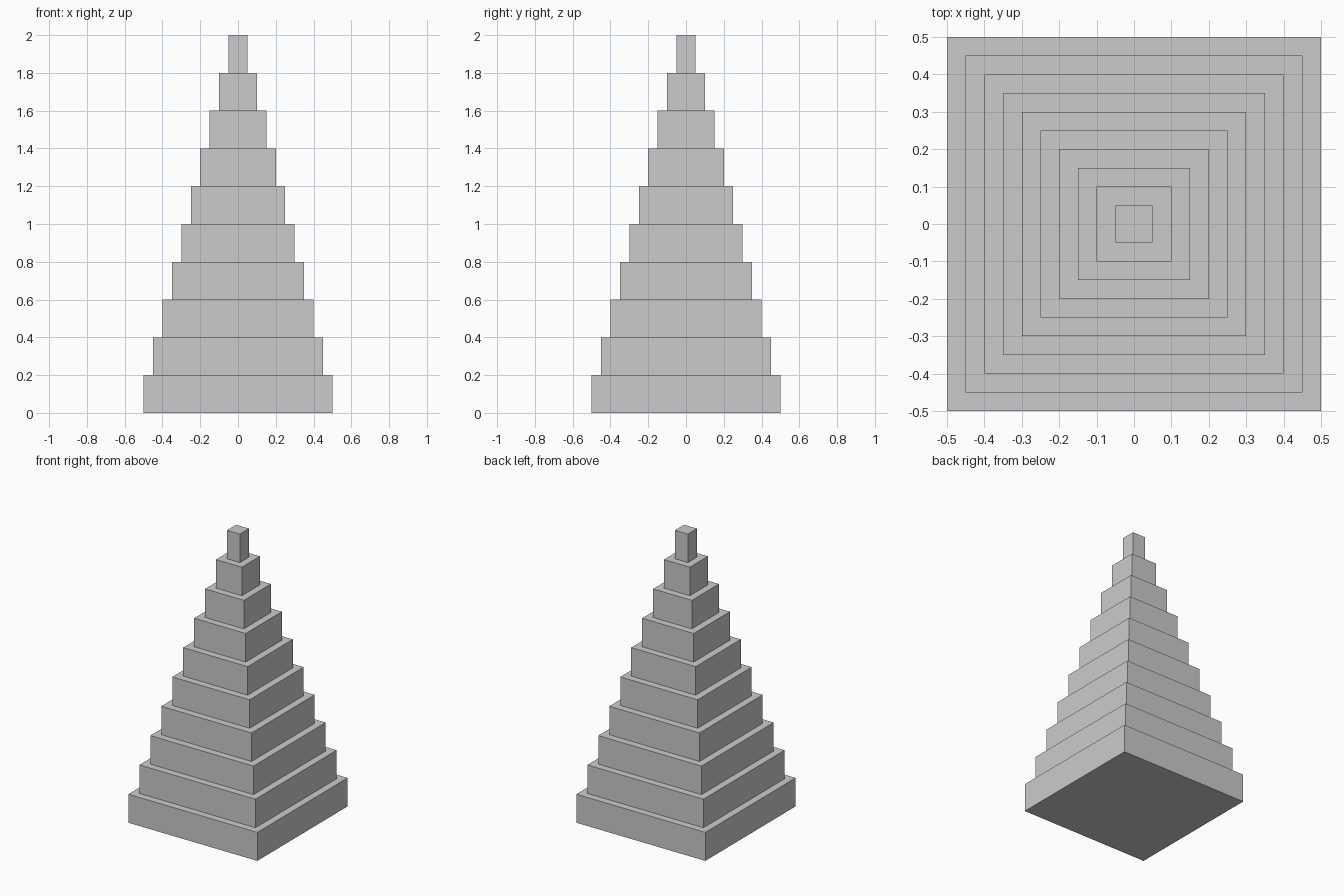
import bpy
import bmesh

if "Cube" in bpy.data.objects:
    bpy.data.objects.remove(bpy.data.objects["Cube"])

TIERS = 10
STEP_HEIGHT = 0.2
BASE_HALF = 0.5
INSET = 0.05


def square(bm, half, z):
    """Ring of four corner vertices at height z."""
    return [bm.verts.new((sx * half, sy * half, z))
            for sx, sy in ((-1, -1), (1, -1), (1, 1), (-1, 1))]


def bridge(bm, low, high):
    """Four faces joining two square rings."""
    for i in range(4):
        j = (i + 1) % 4
        bm.faces.new((low[i], low[j], high[j], high[i]))


# Stepped tower: one closed skin of risers and treads
bm = bmesh.new()
ring = square(bm, BASE_HALF, 0)
bm.faces.new(ring[::-1])
for tier in range(TIERS):
    half = BASE_HALF - tier * INSET
    if tier:
        tread = square(bm, half, tier * STEP_HEIGHT)
        bridge(bm, ring, tread)
        ring = tread
    top = square(bm, half, (tier + 1) * STEP_HEIGHT)
    bridge(bm, ring, top)
    ring = top
bm.faces.new(ring)

mesh = bpy.data.meshes.new("stepped_pyramid")
bm.to_mesh(mesh)
bm.free()
bpy.context.collection.objects.link(bpy.data.objects.new("stepped_pyramid", mesh))
